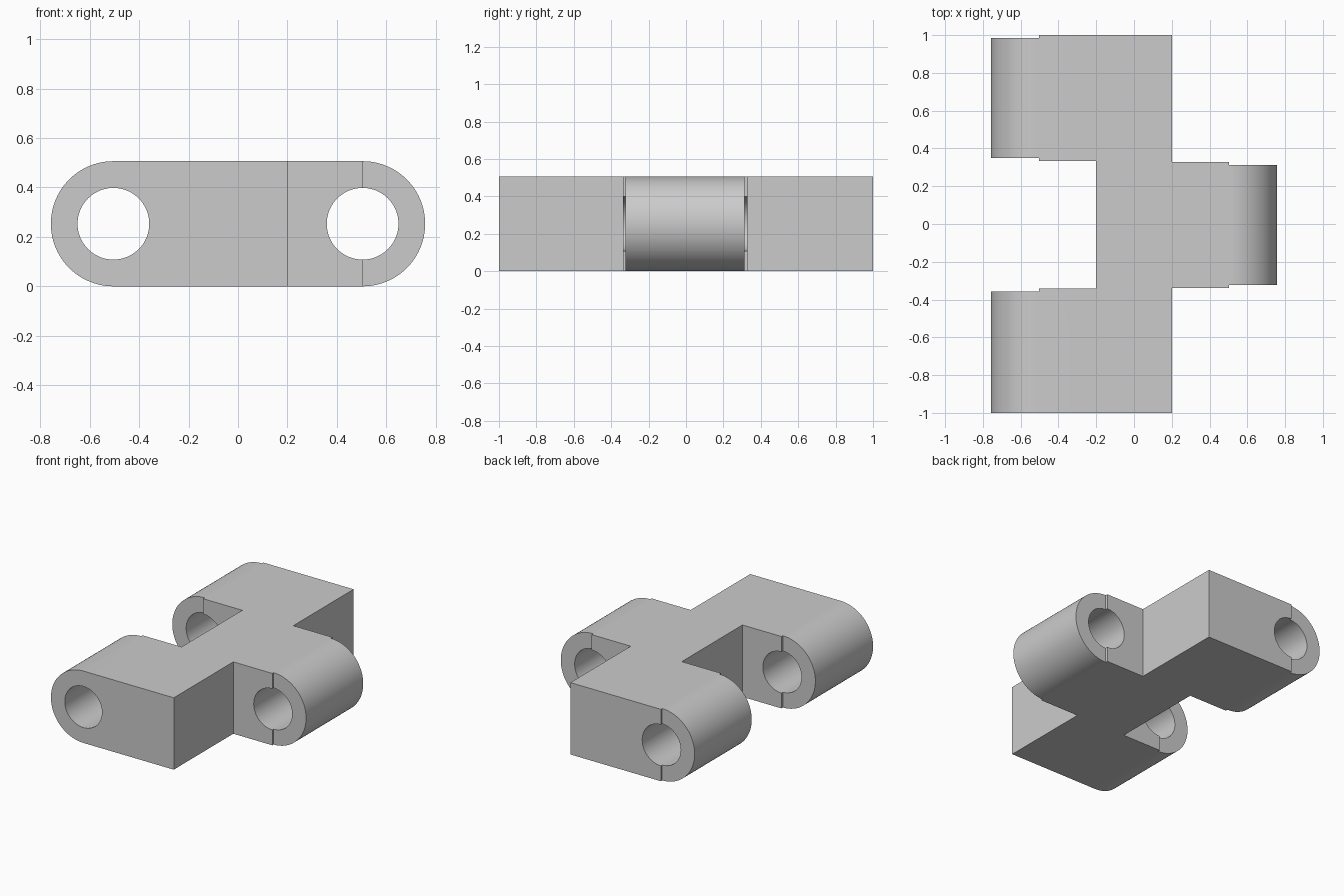
import bpy
import bmesh
from math import sin, cos, pi
from mathutils import Vector

cube = bpy.data.objects.get("Cube")
if cube:
    bpy.data.objects.remove(cube, do_unlink=True)

HEIGHT = 0.506
R = HEIGHT / 2          # radius of the rounded lug ends
BORE = 0.145            # pin hole radius
PIVOT = 0.504           # distance of the pin holes from the centre

grey = bpy.data.materials.new("plain grey")
grey.use_nodes = True
colour = (0.6, 0.6, 0.6, 1)
grey.diffuse_color = colour
grey.node_tree.nodes["Principled BSDF"].inputs["Base Color"].default_value = colour


def prism(name, points, direction):
    """Extrude a closed outline along a direction."""
    bm = bmesh.new()
    face = bm.faces.new([bm.verts.new(p) for p in points])
    moved = bmesh.ops.extrude_face_region(bm, geom=[face])["geom"]
    verts = [g for g in moved if isinstance(g, bmesh.types.BMVert)]
    bmesh.ops.translate(bm, verts=verts, vec=Vector(direction))
    bmesh.ops.recalc_face_normals(bm, faces=bm.faces)
    mesh = bpy.data.meshes.new(name)
    bm.to_mesh(mesh)
    bm.free()
    mesh.materials.append(grey)
    obj = bpy.data.objects.new(name, mesh)
    bpy.context.collection.objects.link(obj)
    return obj


def combine(target, tool, operation):
    mod = target.modifiers.new(tool.name, "BOOLEAN")
    mod.operation = operation
    mod.solver = "EXACT"
    mod.object = tool
    bpy.context.view_layer.objects.active = target
    bpy.ops.object.modifier_apply(modifier=mod.name)
    bpy.data.objects.remove(tool, do_unlink=True)


def lug_end(name, side, y0, y1):
    """Half-round end with a short root that sits inside the arm."""
    arc = [(side * (PIVOT + R * sin(a)), y0, R + R * cos(a))
           for a in (pi * i / 48 for i in range(49))]
    root = side * (PIVOT - 0.25)
    outline = arc + [(root, y0, 0), (root, y0, HEIGHT)]
    return prism(name, outline, (0, y1 - y0, 0))


def bore(name, x, reach):
    ring = [(x + BORE * cos(a), -reach, R + BORE * sin(a))
            for a in (2 * pi * i / 64 for i in range(64))]
    return prism(name, ring, (0, 2 * reach, 0))


# Flat block: two arms on one side, one on the other
plan = [(-PIVOT, -1), (0.2, -1), (0.2, -0.338), (PIVOT, -0.338),
        (PIVOT, 0.329), (0.2, 0.329), (0.2, 1), (-PIVOT, 1),
        (-PIVOT, 0.333), (-0.2, 0.333), (-0.2, -0.342), (-PIVOT, -0.342)]
link = prism("hinge_link", [(x, y, 0) for x, y in plan], (0, 0, HEIGHT))

# Rounded ends, slightly narrower than their arms
for name, side, y0, y1 in (("front_end", -1, -1, -0.358),
                           ("back_end", -1, 0.35, 0.985),
                           ("middle_end", 1, -0.324, 0.312)):
    combine(link, lug_end(name, side, y0, y1), "UNION")

# Pin holes
combine(link, bore("fork_bore", -PIVOT, 1.2), "DIFFERENCE")
combine(link, bore("tongue_bore", PIVOT, 0.6), "DIFFERENCE")

# Smooth curved walls, crisp edges
bpy.ops.object.select_all(action="DESELECT")
link.select_set(True)
bpy.context.view_layer.objects.active = link
bpy.ops.object.shade_smooth_by_angle(angle=pi / 6)
